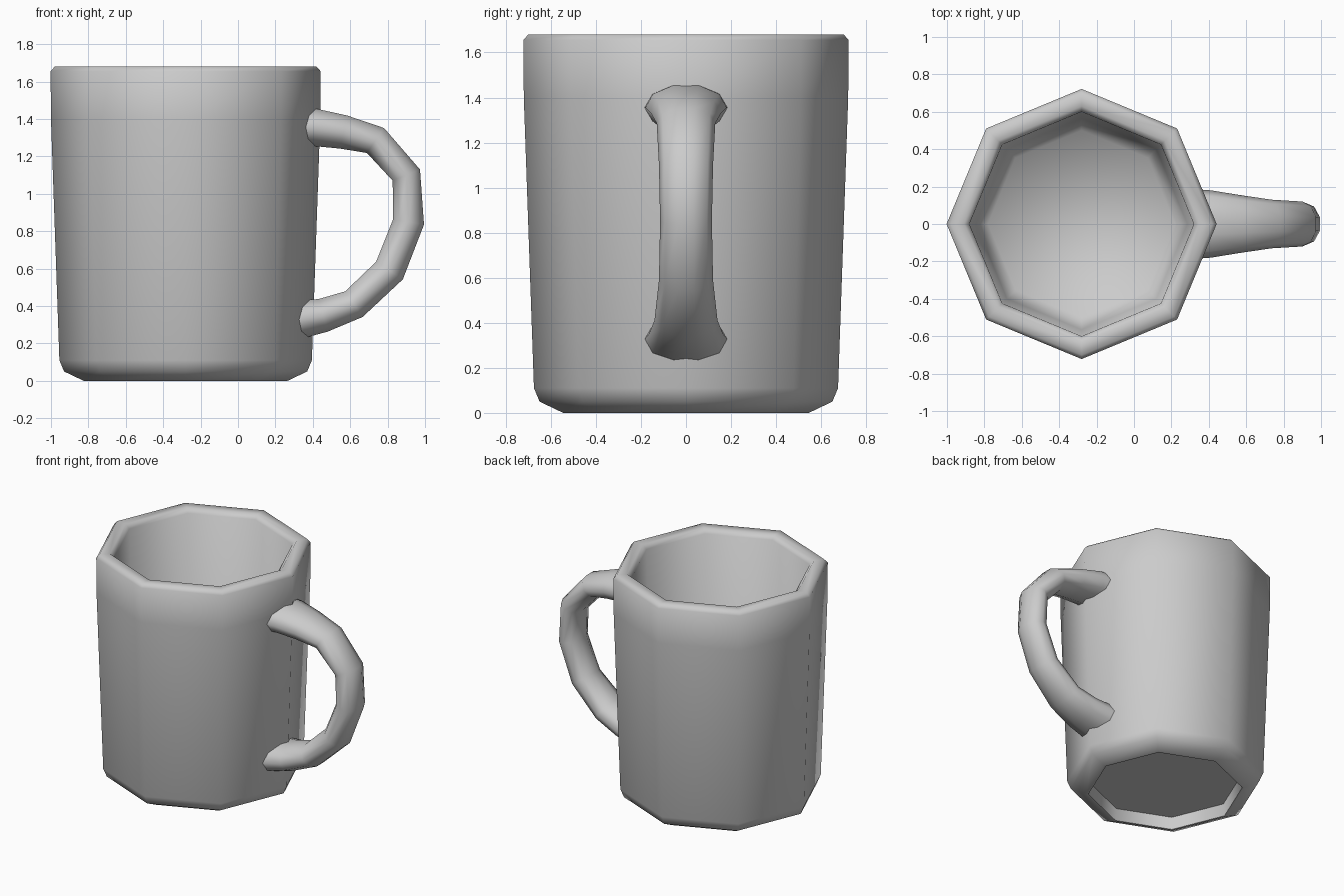
import bpy, bmesh, math
from mathutils import Vector

cube = bpy.data.objects.get("Cube")
if cube:
    bpy.data.objects.remove(cube, do_unlink=True)

GREY = (0.6, 0.6, 0.6, 1.0)
mat = bpy.data.materials.new("plain_grey")
mat.use_nodes = True
mat.diffuse_color = GREY
mat.node_tree.nodes["Principled BSDF"].inputs["Base Color"].default_value = GREY


def loft(name, rings, sharp_angle):
    """Skin a list of equal-length point rings and cap both ends."""
    bm = bmesh.new()
    loops = [[bm.verts.new(p) for p in ring] for ring in rings]
    n = len(loops[0])
    for a, b in zip(loops, loops[1:]):
        for i in range(n):
            j = (i + 1) % n
            bm.faces.new((a[i], a[j], b[j], b[i]))
    bm.faces.new(loops[0])
    bm.faces.new(loops[-1])
    bmesh.ops.recalc_face_normals(bm, faces=bm.faces)
    mesh = bpy.data.meshes.new(name)
    bm.to_mesh(mesh)
    bm.free()
    mesh.materials.append(mat)
    obj = bpy.data.objects.new(name, mesh)
    bpy.context.collection.objects.link(obj)
    bpy.ops.object.select_all(action="DESELECT")
    obj.select_set(True)
    bpy.context.view_layer.objects.active = obj
    bpy.ops.object.shade_smooth_by_angle(angle=math.radians(sharp_angle))
    return obj


# Cup: eight-sided, from the recessed underside, up the wall, over the rim, to the inner floor
CENTRE_X, SIDES = -0.28, 8
profile = [(0.52, 0.09), (0.53, 0), (0.545, 0), (0.65, 0.05), (0.675, 0.11),
           (0.72, 1.4), (0.722, 1.655), (0.70, 1.68), (0.63, 1.68), (0.60, 1.65),
           (0.565, 0.28), (0.50, 0.18)]
cup_rings = []
for r, z in profile:
    angles = [math.tau * i / SIDES for i in range(SIDES)]
    cup_rings.append([(CENTRE_X + r * math.cos(a), r * math.sin(a), z) for a in angles])
loft("cup", cup_rings, 62)

# Handle: oval tube along a bent path, wider where it meets the cup
# each entry: x, z, half thickness, half width
path = [(0.345, 1.355, 0.105, 0.185), (0.41, 1.355, 0.105, 0.18),
        (0.565, 1.33, 0.095, 0.155), (0.735, 1.285, 0.085, 0.13),
        (0.90, 1.10, 0.083, 0.12), (0.912, 0.85, 0.088, 0.115),
        (0.81, 0.59, 0.09, 0.12), (0.62, 0.41, 0.087, 0.14),
        (0.455, 0.35, 0.095, 0.165), (0.31, 0.325, 0.11, 0.185)]
points = [Vector((x, 0, z)) for x, z, _, _ in path]
handle_rings = []
for i, (_, _, thick, wide) in enumerate(path):
    along = (points[min(i + 1, len(path) - 1)] - points[max(i - 1, 0)]).normalized()
    side = Vector((0, 1, 0))
    out = along.cross(side)
    angles = [math.tau * k / 10 for k in range(10)]
    handle_rings.append([points[i] + side * wide * math.cos(a) + out * thick * math.sin(a)
                         for a in angles])
loft("handle", handle_rings, 60)
